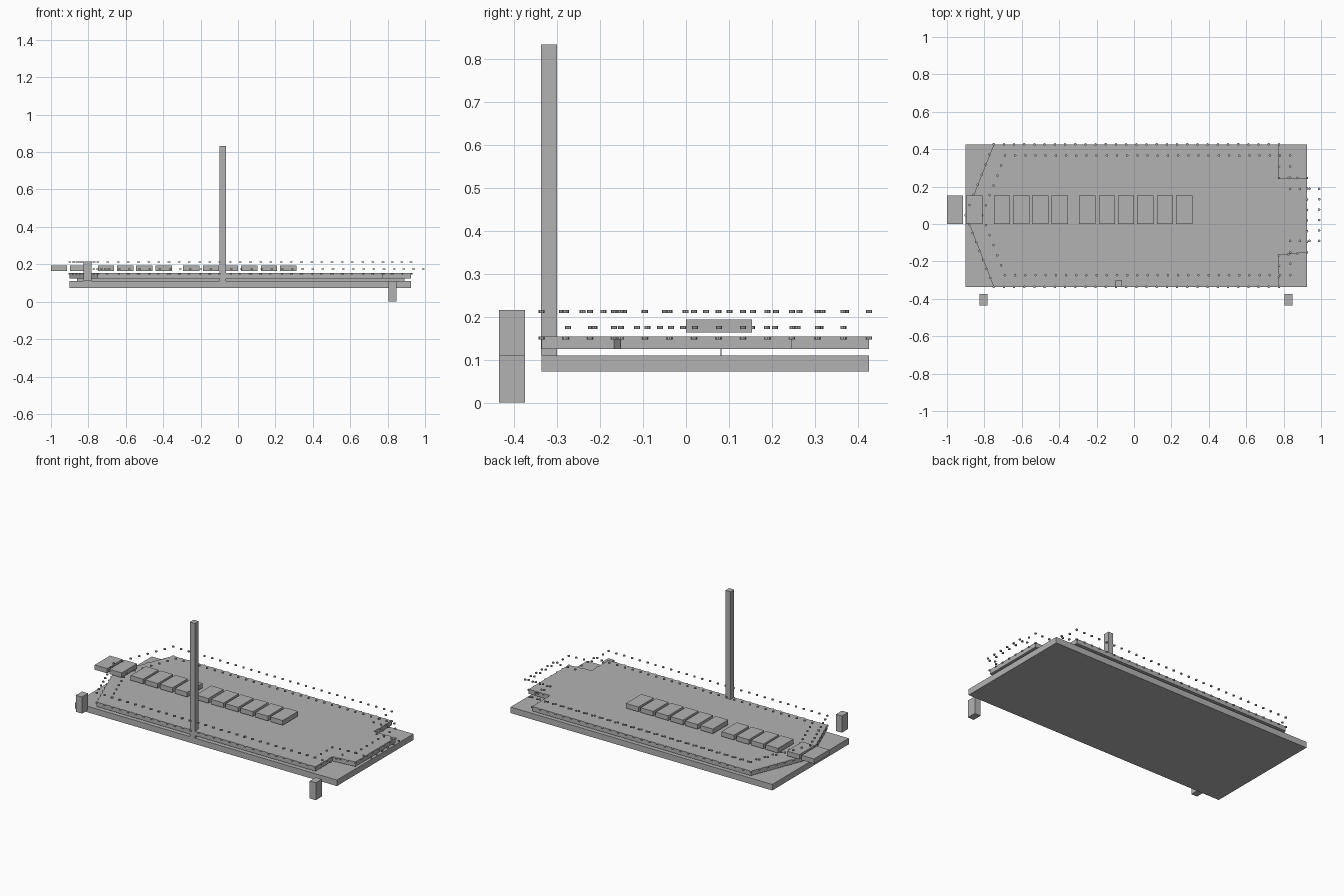
import bpy, bmesh
from mathutils import Vector

if "Cube" in bpy.data.objects:
    bpy.data.objects.remove(bpy.data.objects["Cube"])

gray = bpy.data.materials.new("plain gray")
gray.diffuse_color = (0.45, 0.45, 0.45, 1)
gray.use_nodes = True
gray.node_tree.nodes["Principled BSDF"].inputs["Base Color"].default_value = gray.diffuse_color


def finish(name, bm):
    bmesh.ops.recalc_face_normals(bm, faces=bm.faces)
    mesh = bpy.data.meshes.new(name)
    bm.to_mesh(mesh)
    bm.free()
    mesh.materials.append(gray)
    ob = bpy.data.objects.new(name, mesh)
    bpy.context.collection.objects.link(ob)
    return ob


def prism(name, outline, z0, z1):
    bm = bmesh.new()
    face = bm.faces.new([bm.verts.new((x, y, z0)) for x, y in outline])
    top = bmesh.ops.extrude_face_region(bm, geom=[face])["geom"]
    verts = [v for v in top if isinstance(v, bmesh.types.BMVert)]
    bmesh.ops.translate(bm, verts=verts, vec=(0, 0, z1 - z0))
    return finish(name, bm)


def box(name, x0, x1, y0, y1, z0, z1):
    return prism(name, [(x0, y0), (x1, y0), (x1, y1), (x0, y1)], z0, z1)


def studs(name, outline, z, spacing=0.0545):
    # short round studs spaced evenly along a closed outline
    bm = bmesh.new()
    for a, b in zip(outline, outline[1:] + outline[:1]):
        a, b = Vector(a), Vector(b)
        n = max(1, round((b - a).length / spacing))
        for i in range(n):
            p = a.lerp(b, i / n)
            disc = bmesh.ops.create_cone(
                bm, cap_ends=True, segments=8, radius1=0.007, radius2=0.007, depth=0.007)
            bmesh.ops.translate(bm, verts=disc["verts"], vec=(p.x, p.y, z))
    return finish(name, bm)


# base slab, thin spacer web and pointed upper deck
box("base_slab", -0.90, 0.925, -0.336, 0.426, 0.072, 0.11)
box("spacer_web", -0.86, 0.89, 0.08, 0.082, 0.11, 0.125)
deck = [(-0.75, 0.426), (-0.90, 0.047), (-0.75, -0.336), (0.775, -0.336),
        (0.775, -0.167), (0.925, -0.152), (0.925, 0.246), (0.775, 0.246),
        (0.775, 0.426)]
prism("upper_deck", deck, 0.125, 0.154)

# rows of studs around the deck
inner = [(-0.69, 0.366), (-0.812, 0.047), (-0.69, -0.274), (0.835, -0.274),
         (0.835, -0.09), (0.99, -0.09), (0.99, 0.188), (0.835, 0.188),
         (0.835, 0.366)]
studs("edge_studs", deck, 0.150)
studs("upper_studs", deck, 0.212)
studs("inner_studs", inner, 0.175)

# row of blocks along the middle
for i, x in enumerate([-1.0, -0.898, -0.749, -0.647, -0.545, -0.441,
                       -0.294, -0.188, -0.086, 0.017, 0.122, 0.225]):
    box(f"center_block_{i + 1}", x, x + 0.087, 0.0, 0.153, 0.163, 0.193)

# tall pillar and two side posts
box("tall_pillar", -0.10, -0.065, -0.337, -0.30, 0.11, 0.833)
box("left_post", -0.825, -0.783, -0.435, -0.375, 0.11, 0.215)
box("right_post", 0.805, 0.847, -0.435, -0.375, 0.0, 0.11)
